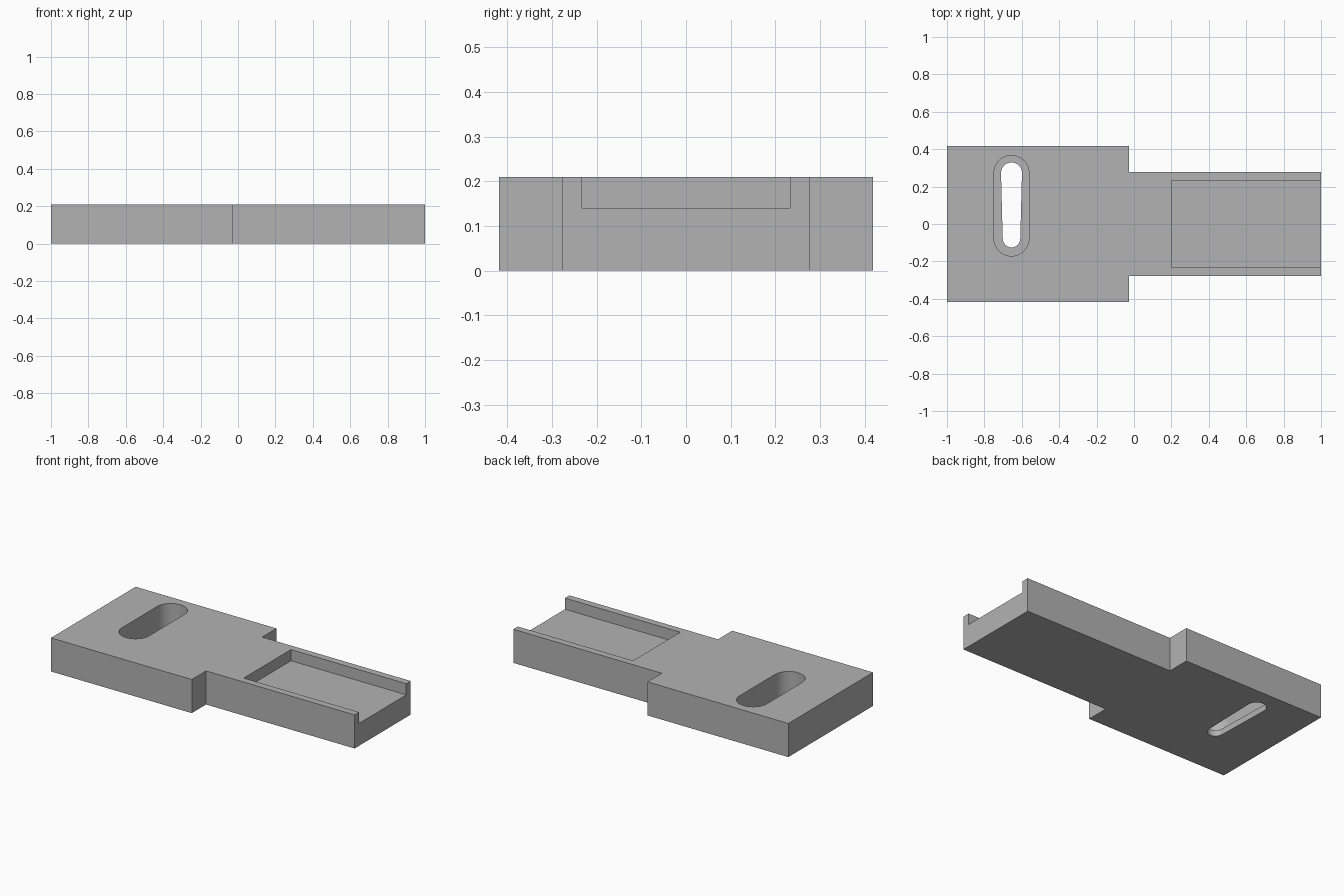
import bpy
import bmesh
import math

cube = bpy.data.objects.get("Cube")
if cube:
    bpy.data.objects.remove(cube, do_unlink=True)

HEIGHT = 0.21
SLOT_X = -0.655

grey = bpy.data.materials.new("plain grey")
grey.use_nodes = True
colour = (0.45, 0.45, 0.45, 1)
grey.diffuse_color = colour
grey.node_tree.nodes["Principled BSDF"].inputs["Base Color"].default_value = colour


def prism(name, outline, z0, z1):
    """Extrude a counter-clockwise outline from z0 to z1."""
    bm = bmesh.new()
    base = bm.faces.new([bm.verts.new((x, y, z0)) for x, y in outline])
    top = bmesh.ops.extrude_face_region(bm, geom=[base])["geom"]
    verts = [v for v in top if isinstance(v, bmesh.types.BMVert)]
    bmesh.ops.translate(bm, verts=verts, vec=(0, 0, z1 - z0))
    bmesh.ops.recalc_face_normals(bm, faces=bm.faces)
    mesh = bpy.data.meshes.new(name)
    bm.to_mesh(mesh)
    bm.free()
    mesh.materials.append(grey)
    obj = bpy.data.objects.new(name, mesh)
    bpy.context.collection.objects.link(obj)
    return obj


def slot_outline(y_low, r_low, y_high, r_high, steps=20):
    """Rounded slot along y, with its own radius at each end."""
    points = []
    for y, r, start in ((y_high, r_high, 0), (y_low, r_low, math.pi)):
        for i in range(steps + 1):
            a = start + math.pi * i / steps
            points.append((SLOT_X + r * math.cos(a), y + r * math.sin(a)))
    return points


# Stepped plate: wide block with a narrower tongue
half = [(-1, -0.418), (-0.027, -0.418), (-0.027, -0.277), (1, -0.277)]
plate = prism("stepped_plate", half + [(x, -y) for x, y in reversed(half)], 0, HEIGHT)

# Open channel, wide slot pocket and tapered through slot
channel = [(0.203, -0.233), (1.1, -0.233), (1.1, 0.233), (0.203, 0.233)]
cutters = [
    prism("channel_cutter", channel, 0.14, 0.3),
    prism("slot_pocket_cutter", slot_outline(-0.077, 0.094, 0.272, 0.094), 0.037, 0.3),
    prism("through_slot_cutter", slot_outline(-0.078, 0.047, 0.273, 0.056), -0.1, 0.1),
]
for cutter in cutters:
    mod = plate.modifiers.new(cutter.name, 'BOOLEAN')
    mod.operation = 'DIFFERENCE'
    mod.solver = 'EXACT'
    mod.object = cutter

# Apply the cuts, then discard the cutters
bpy.ops.object.select_all(action='DESELECT')
bpy.context.view_layer.objects.active = plate
plate.select_set(True)
for cutter in cutters:
    bpy.ops.object.modifier_apply(modifier=cutter.name)
for cutter in cutters:
    bpy.data.objects.remove(cutter, do_unlink=True)

# Smooth the rounded slot ends, keep the corners crisp
bpy.ops.object.shade_smooth_by_angle(angle=math.radians(30))
